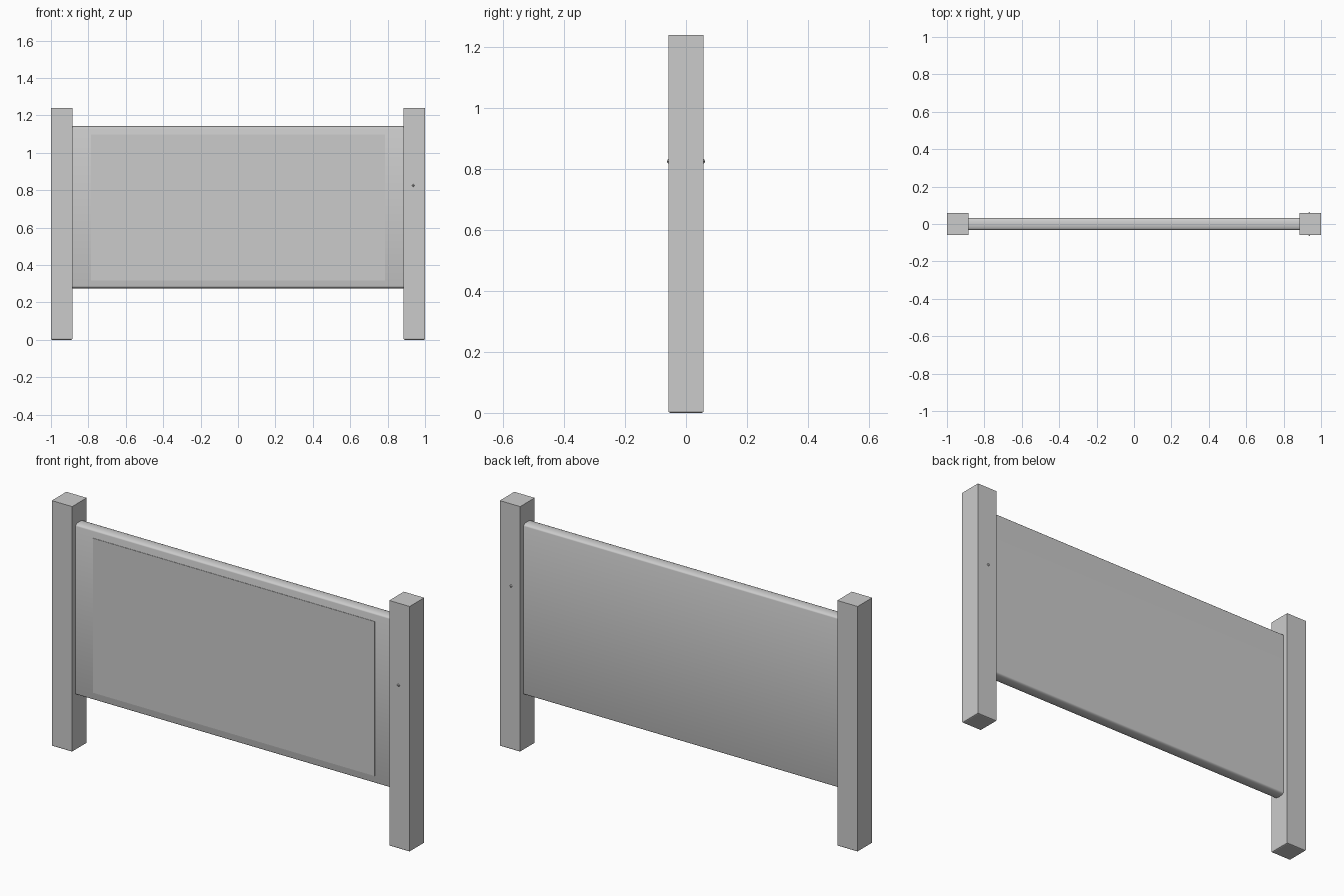
import bpy, bmesh, math
from mathutils import Matrix, Vector

if "Cube" in bpy.data.objects:
    bpy.data.objects.remove(bpy.data.objects["Cube"])


def finish(bm, name, smooth=False):
    bmesh.ops.recalc_face_normals(bm, faces=bm.faces[:])
    me = bpy.data.meshes.new(name)
    bm.to_mesh(me)
    bm.free()
    ob = bpy.data.objects.new(name, me)
    bpy.context.collection.objects.link(ob)
    if smooth:
        bpy.context.view_layer.objects.active = ob
        ob.select_set(True)
        bpy.ops.object.shade_smooth_by_angle(angle=math.radians(35))
        ob.select_set(False)
    return ob


def box(name, lo, hi, bevel_bottom=0.0):
    bm = bmesh.new()
    lo, hi = Vector(lo), Vector(hi)
    mat = Matrix.Translation((lo + hi) / 2) @ Matrix.Diagonal((*(hi - lo), 1))
    bmesh.ops.create_cube(bm, size=1, matrix=mat)
    if bevel_bottom:
        low = [e for e in bm.edges if all(v.co.z < lo.z + 1e-4 for v in e.verts)]
        bmesh.ops.bevel(bm, geom=low, offset=bevel_bottom, segments=2,
                        profile=0.5, affect='EDGES')
    return finish(bm, name)


# Two square posts with softened feet
for side, label in ((-1, "left"), (1, "right")):
    x = side * 0.943
    box(label + "_post", (x - 0.057, -0.058, 0), (x + 0.057, 0.058, 1.24), 0.006)

# Panel: slim profile with shallow rounded top and bottom, swept along x
T, CROWN, Z0, Z1, X, N = 0.031, 0.012, 0.275, 1.143, 0.887, 12
profile = []
for i in range(N + 1):
    a = math.pi * i / N
    profile.append((T * math.cos(a), Z1 - CROWN + CROWN * math.sin(a)))
for i in range(N + 1):
    a = math.pi * (1 + i / N)
    profile.append((T * math.cos(a), Z0 + CROWN + CROWN * math.sin(a)))
bm = bmesh.new()
face = bm.faces.new([bm.verts.new((-X, y, z)) for y, z in profile])
ext = bmesh.ops.extrude_face_region(bm, geom=[face], use_keep_orig=True)
bmesh.ops.translate(bm, vec=(2 * X, 0, 0),
                    verts=[g for g in ext["geom"] if isinstance(g, bmesh.types.BMVert)])
finish(bm, "panel", smooth=True)

# Thin board set on the front face
box("front_board", (-0.787, -0.033, 0.317), (0.787, -0.028, 1.097))

# Tiny pegs showing on both faces of the right post
for side, label in ((-1, "front"), (1, "back")):
    bm = bmesh.new()
    bmesh.ops.create_cone(bm, cap_ends=True, segments=4, radius1=0.011, radius2=0.001,
                          depth=0.007,
                          matrix=Matrix.Translation((0.937, side * 0.0595, 0.825))
                          @ Matrix.Rotation(-side * math.pi / 2, 4, 'X'))
    finish(bm, label + "_peg")
